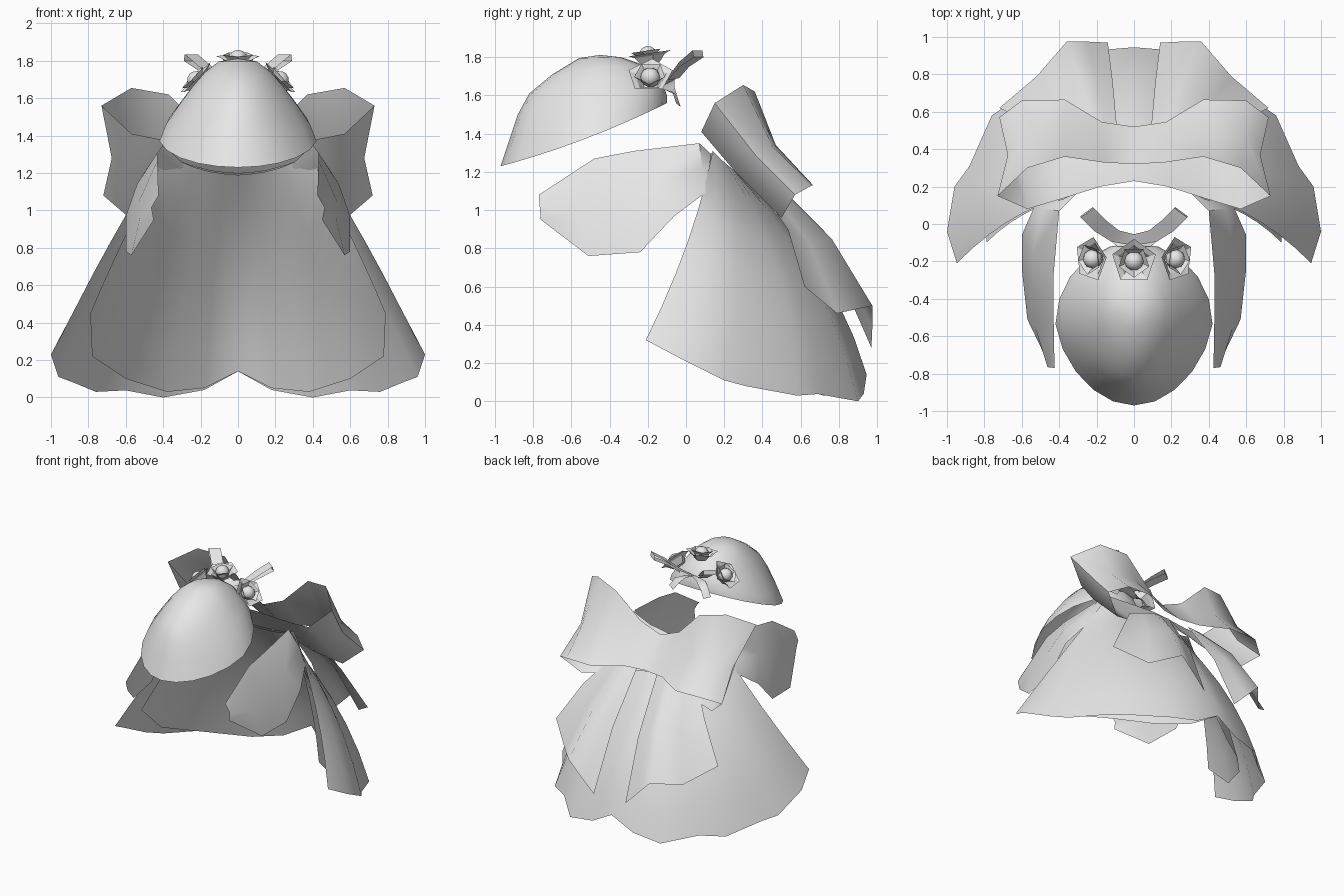
import bpy, math
from mathutils import Vector

if "Cube" in bpy.data.objects:
    bpy.data.objects.remove(bpy.data.objects["Cube"])

grey = bpy.data.materials.new("cloth grey")
grey.diffuse_color = (0.8, 0.8, 0.8, 1)
grey.use_nodes = True
grey.node_tree.nodes["Principled BSDF"].inputs["Base Color"].default_value = grey.diffuse_color


def make(name, verts, faces, mirror=False, angle=40):
    mesh = bpy.data.meshes.new(name)
    mesh.from_pydata([tuple(v) for v in verts], [], faces)
    mesh.materials.append(grey)
    ob = bpy.data.objects.new(name, mesh)
    bpy.context.collection.objects.link(ob)
    bpy.ops.object.select_all(action='DESELECT')
    ob.select_set(True)
    bpy.context.view_layer.objects.active = ob
    bpy.ops.object.shade_smooth_by_angle(angle=math.radians(angle))
    if mirror:
        m = ob.modifiers.new("Mirror", 'MIRROR')
        m.merge_threshold = 0.002
    return ob


def loft(name, rows, closed=False, mirror=False, angle=40, cap=None):
    """Skin a list of equally long point rows."""
    n = len(rows[0])
    verts = [p for r in rows for p in r]
    faces = []
    for i in range(len(rows) - 1):
        for j in range(n if closed else n - 1):
            k = (j + 1) % n
            faces.append((i * n + j, i * n + k, (i + 1) * n + k, (i + 1) * n + j))
    if cap:
        verts.append(cap)
        b = (len(rows) - 1) * n
        faces += [(b + j, b + (j + 1) % n, len(verts) - 1) for j in range(n)]
    return make(name, verts, faces, mirror, angle)


def resample(pts, n):
    out = []
    for i in range(n):
        t = i / (n - 1) * (len(pts) - 1)
        k = min(int(t), len(pts) - 2)
        out.append(Vector(pts[k]).lerp(Vector(pts[k + 1]), t - k))
    return out


def drape(name, top, hem, bulge, steps=6):
    """Half a cloth sheet hanging from top to hem, swelling outwards and back."""
    top = resample(top, len(hem))
    rows = []
    for i in range(steps + 1):
        t = i / steps
        row = []
        for j, (a, b) in enumerate(zip(top, hem)):
            p = a.lerp(Vector(b), t)
            amount = bulge * min(1, .5 + .17 * j)
            p += Vector((.25 * p.x, .9, .35)) * amount * 4 * t * (1 - t)
            row.append(p)
        rows.append(row)
    return loft(name, rows, mirror=True, angle=60)


# cape: outer sheet and slightly smaller lining, both open at the front
collar = [(.40, .14, 1.31), (.28, .20, 1.25), (.13, .25, 1.21), (0, .26, 1.20)]
drape("cape", collar,
      [(.947, -.21, .32), (1, -.04, .23), (.96, .2, .11), (.88, .31, .08),
       (.76, .58, .03), (.6, .69, .038), (.4, .9, 0), (.18, .93, .04),
       (0, .945, .14)], .095)
drape("cape_lining", [(x * .95, y - .01, z - .01) for x, y, z in collar],
      [(.79, -.1, .45), (.78, .14, .22), (.6, .48, .1), (.38, .72, .03),
       (.18, .84, .05), (0, .93, .14)], .08)

# side panels: curved leaf shapes, upper edge against lower edge
upper = [(.27, .20, 1.23), (.40, .07, 1.35), (.43, -.27, 1.31), (.43, -.48, 1.27),
         (.425, -.77, 1.08)]
lower = [(.36, .19, 1.18), (.53, .10, 1.09), (.6, -.06, .97), (.6, -.24, .78),
         (.57, -.51, .76), (.45, -.76, .95)]
upper = upper[:4] + [Vector(upper[3]).lerp(Vector(upper[4]), .5), upper[4]]
middle = [(Vector(a) + Vector(b)) / 2 + Vector((.025, 0, 0)) for a, b in zip(upper, lower)]
loft("side_panel", [upper, middle, lower], mirror=True, angle=50)

# bow: a wide band running out along the front, round the end and back behind;
# each row goes from the upper edge to the lower edge
front = [[(0, .23, 1.33), (0, .33, 1.21), (0, .45, 1.10)],
         [(.18, .20, 1.34), (.18, .31, 1.21), (.18, .45, 1.07)],
         [(.37, .14, 1.37), (.37, .27, 1.19), (.37, .47, 1.0)],
         [(.57, .08, 1.41), (.60, .25, 1.21), (.58, .50, .96)],
         [(.73, .15, 1.56), (.675, .37, 1.28), (.72, .57, 1.08)]]
back = [[(.57, .30, 1.655), (.60, .455, 1.33), (.60, .66, 1.13)],
        [(.37, .36, 1.62), (.37, .47, 1.34), (.37, .665, 1.13)],
        [(.17, .33, 1.42), (.17, .45, 1.27), (.17, .545, 1.14)],
        [(0, .32, 1.35), (0, .42, 1.24), (0, .52, 1.14)]]
loft("bow", front + back, mirror=True, angle=55)

# bow tails
tail_hem = [(.14, .97, .28), (.25, .975, .39), (.36, .975, .50), (.52, .79, .46),
            (.72, .62, .60)]
tail_top = resample([(.09, .50, 1.12), (.22, .48, 1.13), (.36, .38, 1.12)], 5)
tail_mid = [a.lerp(Vector(b), .5) + Vector((0, .035, .035)) for a, b in zip(tail_top, tail_hem)]
loft("bow_tail", [tail_top, tail_mid, tail_hem], mirror=True, angle=80)

# hat: tilted oval rings (front y, front z, back y, back z, half width, side sag)
rings = [(-.97, 1.23, -.10, 1.56, .42, .025), (-.92, 1.38, -.10, 1.60, .385, .03),
         (-.88, 1.50, -.12, 1.66, .31, .01), (-.82, 1.61, -.17, 1.72, .24, 0),
         (-.70, 1.71, -.25, 1.77, .175, 0), (-.56, 1.795, -.34, 1.80, .10, 0)]
N = 20
rows = []
for yf, zf, yb, zb, w, sag in rings:
    row = []
    for i in range(N):
        a = 2 * math.pi * i / N
        t = .5 - .5 * math.cos(a)
        egg = 1 - .15 * max(0, math.cos(a))
        row.append((w * egg * math.sin(a), yf + (yb - yf) * t,
                    zf + (zb - zf) * t - sag * math.sin(a) ** 2))
    rows.append(row)
loft("hat", rows, closed=True, cap=(0, -.45, 1.812), angle=60)


# flowers: two nested five-sided cups around a round bud
def flower(name, pos, normal):
    q = Vector(normal).to_track_quat('Z', 'Y')
    place = lambda p: Vector(pos) + q @ Vector(p)

    def ring(r, h, turn):
        return [place((r * math.cos(2 * math.pi * i / 5 + turn),
                       r * math.sin(2 * math.pi * i / 5 + turn), h)) for i in range(5)]
    for part, r, h, turn in (("outer", .122, .035, .31), ("inner", .085, .05, .94)):
        loft(f"{name}_{part}_petals", [ring(r, h, turn), ring(r * .72, h * .6, turn),
                                       ring(r * .4, -.025, turn)],
             closed=True, cap=place((0, 0, -.035)), angle=25)
    bud = [[place((.052 * math.sin(u) * math.cos(v), .052 * math.sin(u) * math.sin(v),
                   .022 + .052 * math.cos(u))) for v in [math.tau * j / 10 for j in range(10)]]
           for u in [math.pi * k / 6 for k in range(5, 0, -1)]]
    loft(f"{name}_bud", bud, closed=True, cap=place((0, 0, .074)), angle=60)


flower("middle_flower", (0, -.195, 1.785), (0, -.15, 1))
flower("right_flower", (.205, -.185, 1.68), (.72, -.08, .69))
flower("left_flower", (-.205, -.185, 1.68), (-.72, -.08, .69))


# ribbon behind the flowers: raised loops and hanging ends
def strip(name, path, widths):
    loft(name, [[Vector(p) - Vector(a), Vector(p) + Vector(a)]
                for p, a in zip(path, widths)], mirror=True, angle=40)


mid_w, side_w, tip_w = (0, .03, .015), (-.02, .03, .006), (-.035, .026, 0)
strip("ribbon_loop", [(0, -.085, 1.67), (.10, -.065, 1.70), (.18, -.01, 1.775),
                      (.25, .06, 1.835), (.255, .065, 1.80), (.18, -.01, 1.75),
                      (.10, -.065, 1.685)],
      [mid_w, side_w, tip_w, tip_w, tip_w, tip_w, side_w])
strip("ribbon_end", [(0, -.09, 1.67), (.07, -.09, 1.64), (.12, -.06, 1.61), (.16, -.04, 1.55)],
      [mid_w, side_w, (-.025, .012, -.01), (-.025, .012, -.01)])
